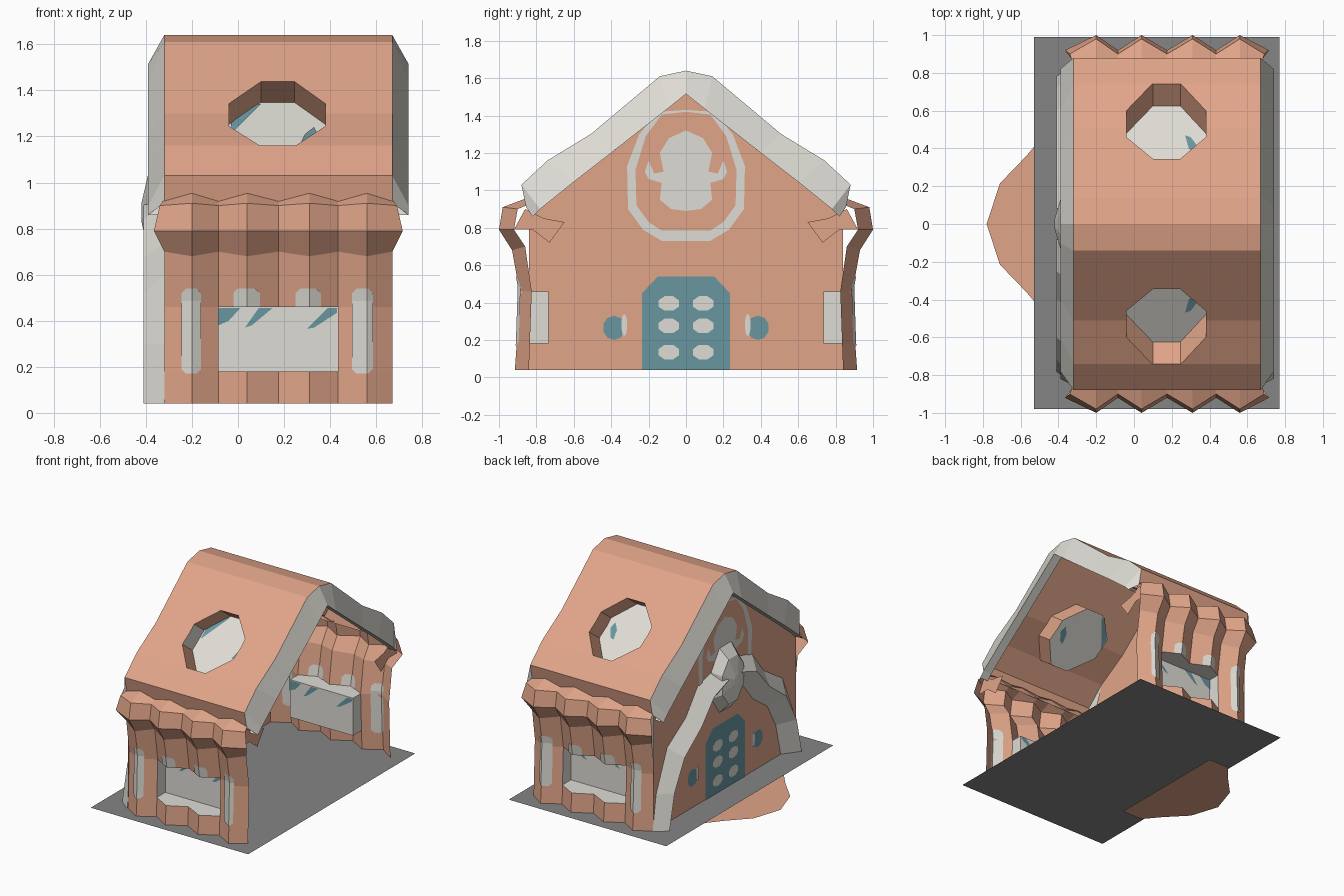
import bpy, bmesh, math
from mathutils import Vector

if "Cube" in bpy.data.objects:
    bpy.data.objects.remove(bpy.data.objects["Cube"])


def material(name, rgb):
    m = bpy.data.materials.new(name)
    m.diffuse_color = (*rgb, 1)
    m.use_nodes = True
    m.node_tree.nodes["Principled BSDF"].inputs["Base Color"].default_value = m.diffuse_color
    return m


BISCUIT = material("biscuit orange", (0.75, 0.375, 0.25))
ICING = material("icing white", (0.73, 0.715, 0.66))
TEAL = material("teal", (0.14, 0.305, 0.35))
GREY = material("ground grey", (0.235, 0.235, 0.235))


def mesh(name, verts, faces, *mats):
    me = bpy.data.meshes.new(name)
    me.from_pydata([tuple(v) for v in verts], [], faces)
    for m in mats:
        me.materials.append(m)
    ob = bpy.data.objects.new(name, me)
    bpy.context.collection.objects.link(ob)
    return ob


def loft(name, rows, mat, closed=False, skip=None):
    """Quads between rows holding the same number of points."""
    n = len(rows[0])
    faces = []
    for r in range(len(rows) - 1):
        for c in range(n if closed else n - 1):
            if skip and skip(r, c):
                continue
            d = (c + 1) % n
            faces.append((r * n + c, r * n + d, (r + 1) * n + d, (r + 1) * n + c))
    return mesh(name, [p for row in rows for p in row], faces, mat)


def interp(t, pts):
    for (a, u), (b, v) in zip(pts, pts[1:]):
        if t <= b:
            return u + (v - u) * (t - a) / (b - a)
    return pts[-1][1]


def mirror(half):
    """Mirror a (y, z) half outline that starts and ends on the centre line."""
    return half + [(-y, z) for y, z in reversed(half) if y > 0]


def oval(cy, cz, ry, rz, n=10):
    return [(cy + ry * math.cos(2 * math.pi * (k + .5) / n),
             cz + rz * math.sin(2 * math.pi * (k + .5) / n)) for k in range(n)]


X0, X1 = -0.32, 0.67

# Ground and rounded doorstep path
mesh("ground", [(-.53, -.98, .04), (.77, -.98, .04), (.77, .99, .04), (-.53, .99, .04)],
     [(0, 1, 2, 3)], GREY)
step = [(-.3, .48), (-.47, .48), (-.57, .36), (-.71, .215), (-.78, 0),
        (-.71, -.215), (-.57, -.36), (-.47, -.48), (-.3, -.48)]
mesh("doorstep_path", [(x, y, 0) for x, y in step], [tuple(range(9))], BISCUIT)

# Corrugated side walls with flared cornice
cols = [X0, -.2, -.085, .04, .175, .31, .435, .56, X1]
# rows: peak z, valley z, peak y, valley y, end flare
rows = [(.04, .04, .915, .84, 0), (.18, .18, .905, .835, 0), (.46, .46, .89, .825, 0),
        (.68, .70, .93, .86, 0), (.79, .79, 1.0, .92, .045), (.91, .90, .98, .90, .02),
        (.955, .925, .86, .84, 0)]


def wall_y(x, z):
    peak = interp(z, [(r[0], r[2]) for r in rows])
    valley = interp(z, [(r[1], r[3]) for r in rows])
    return interp(x, [(c, peak if i % 2 else valley) for i, c in enumerate(cols)])


for s, side in ((-1, "front"), (1, "back")):
    grid = []
    for zp, zv, yp, yv, f in rows:
        grid.append([(x + (-f if i == 0 else f if i == 8 else 0), s * (yp if i % 2 else yv),
                      zp if i % 2 else zv) for i, x in enumerate(cols)])
    loft(side + "_wall", grid, BISCUIT, skip=lambda r, c: r == 1 and 2 <= c <= 5)
    star = [(.65, .83), (.73, .72), (.82, .79), (.92, .79), (.86, .9), (.76, .85)]
    mesh(side + "_cornice_end", [(X1, s * y, z) for y, z in star], [tuple(range(6))], BISCUIT)

    # Recessed window box
    wx, D = cols[2:7], .735
    loft(side + "_window_box",
         [[(x, s * wall_y(x, .18), .18) for x in wx], [(x, s * D, .18) for x in wx],
          [(x, s * D, .46) for x in wx], [(x, s * wall_y(x, .46), .46) for x in wx]], ICING)
    for x in (wx[0], wx[-1]):
        mesh(side + "_window_side", [(x, s * y, z) for y, z in
             ((.825, .46), (D, .46), (D, .18), (.835, .18))], [(0, 1, 2, 3)], ICING)
    streaks = ([(-.085, .38), (-.04, .4), (.01, .455), (-.085, .455)],
               [(.03, .37), (.06, .38), (.15, .455), (.09, .455)],
               [(.3, .365), (.33, .37), (.43, .435), (.43, .455), (.39, .455)])
    for poly in streaks:
        for off in (-.004, .004):
            mesh(side + "_window_streak", [(x, s * (D + off), z) for x, z in poly],
                 [tuple(range(len(poly)))], TEAL)

    # Icing stripes that follow the corrugation
    for a, p, b, z0, z1 in ((-.245, -.2, -.16, .17, .54), (.495, .56, .585, .17, .54),
                            (-.02, .04, .095, .46, .54), (.25, .31, .36, .46, .54)):
        for off in (-.005, .005):
            strip = []
            for z, inset in ((z0, .02 if z0 < .3 else 0), (z0 + .02, 0), (.485, 0),
                             (z1 - .02, 0), (z1, .02)):
                strip.append([(x, s * (wall_y(x, z) + off), z) for x in (a + inset, p, b - inset)])
            loft(side + "_icing_stripe", strip, ICING)

# Roof sheet with octagonal skylight holes
half = [(0, 1.64), (.14, 1.61), (.51, 1.3), (.74, 1.16), (.88, 1.03), (.855, .91)]
inner = [(0, 1.515), (.1, 1.435), (.4, 1.2), (.6, 1.045), (.78, .9), (.82, .86)]


def full(h):
    return [(-y, z) for y, z in reversed(h)] + h[1:]


prof = full(half)
roof = loft("roof", [[(X0, y, z) for y, z in prof], [(X1, y, z) for y, z in prof]], BISCUIT)
octo = [(.1, .745), (.245, .745), (.38, .6), (.38, .46),
        (.245, .345), (.1, .345), (-.04, .46), (-.04, .6)]
bm = bmesh.new()
bm.from_mesh(roof.data)
for s in (-1, 1):
    planes = []
    for (ax, ay), (bx, by) in zip(octo, octo[1:] + octo[:1]):
        d = Vector((bx - ax, s * (by - ay), 0)).normalized()
        no = Vector((d.y, -d.x, 0))
        co = Vector((ax, s * ay, 0))
        if (Vector((.17, s * .55, 0)) - co).dot(no) > 0:
            no = -no
        planes.append((co, no))
        fs = [f for f in bm.faces if .1 < f.calc_center_median().y * s < .8]
        es = {e for f in fs for e in f.edges}
        vs = {v for f in fs for v in f.verts}
        bmesh.ops.bisect_plane(bm, geom=list(vs) + list(es) + fs, dist=1e-5,
                               plane_co=co, plane_no=no)
    hole = [f for f in bm.faces
            if all((f.calc_center_median() - co).dot(no) < 0 for co, no in planes)]
    bmesh.ops.delete(bm, geom=hole, context='FACES')
bm.to_mesh(roof.data)
bm.free()

# Skylight recesses
rim = octo[:3] + [(.38, .51)] + octo[3:7] + [(-.04, .51)] + octo[7:]
for s in (-1, 1):
    top = [(x, s * y, interp(y, half[:5])) for x, y in rim]
    low = [(x, y - s * .12, z - .09) for x, y, z in top]
    well = loft("skylight_well", [top, low], BISCUIT, closed=True)
    well.data.materials.append(ICING)
    for p in well.data.polygons:  # icing on the left flank
        p.material_index = 1 if p.center.x < .0 else 0
    mesh("skylight_pane", low, [tuple(range(10))], ICING)
    for pts in ([(.27, .47), (.3, .46), (.345, .4), (.33, .36), (.29, .4)],
                [(-.03, .4), (.0, .36), (.1, .24), (.07, .24), (-.03, .34)]):
        for off in (-.004, .006):
            mesh("skylight_streak", [(x, s * y, interp(y + .12, half[:5]) - .09 + off)
                 for x, y in pts], [tuple(range(5))], TEAL)

# Icing trim on both gable ends
for x, d in ((X0, -.07), (X1, .07)):
    loft("gable_trim", [[(x, y, z) for y, z in prof], [(x + d, y, z) for y, z in full(inner)],
                        [(x, y, z) for y, z in full(inner)]], ICING)

# Gable facade with painted details
gable = [(-.84, .04), (-.84, .9)] + prof[2:-2] + [(.84, .9), (.84, .04)]
mesh("facade", [(X0, y, z) for y, z in gable], [tuple(range(len(gable)))], BISCUIT)


def paint(name, poly, mat, t=.004):
    for off in (-t, t):
        mesh(name, [(X0 + off, y, z) for y, z in poly], [tuple(range(len(poly)))], mat)


paint("door", [(-.235, .04), (.235, .04), (.235, .45), (.15, .54), (-.15, .54), (-.235, .45)], TEAL)
for s in (-1, 1):
    for z in (.135, .275, .395):
        paint("door_panel", oval(s * .092, z, .06, .042, 8), ICING, .008)
    paint("wall_lantern", oval(s * .385, .265, .06, .065), TEAL)
    paint("lantern_glow", oval(s * .33, .28, .016, .06), ICING, .007)
ring_out = mirror([(0, .73), (.13, .73), (.23, .79), (.31, .9), (.315, 1.13), (.25, 1.3),
                   (.15, 1.42), (0, 1.43)])
ring_in = mirror([(0, .785), (.13, .785), (.2, .83), (.265, .92), (.27, 1.11), (.215, 1.29),
                  (.13, 1.405), (0, 1.42)])
for off in (-.004, .004):
    loft("round_window_ring", [[(X0 + off, y, z) for y, z in r] for r in (ring_out, ring_in)],
         ICING, closed=True)
paint("round_window", mirror([(0, 1.32), (.09, 1.28), (.14, 1.2), (.12, 1.1), (.17, 1.09), (.2, 1.16),
                              (.22, 1.1), (.2, 1.06), (.13, 1.04), (.14, .95), (.08, .9), (0, .89)]), ICING)

# Raised icing arch around the doorway
outer = [(.85, .04), (.81, .3), (.68, .6), (.46, .74), (.32, .92), (.1, .98)]
ridge = [(.78, .04), (.72, .3), (.6, .52), (.4, .67), (.25, .84), (.08, .9)]
under = [(.66, .04), (.6, .28), (.5, .46), (.33, .58), (.2, .74), (.05, .78)]
for s in (-1, 1):
    loft("door_arch", [[(x, s * y, z) for y, z in line] for x, line in
                       ((X0, outer), (-.41, ridge), (X0, under))], ICING)

# Faceted icing boss above the door
boss = [[(x, y, z) for y, z in oval(0, .87, ry, rz, 8)] for x, ry, rz in
        ((-.325, .18, .26), (-.39, .14, .18), (-.42, .03, .04))]
loft("icing_boss", boss, ICING, closed=True)
mesh("icing_boss_tip", boss[2], [tuple(range(8))], ICING)
